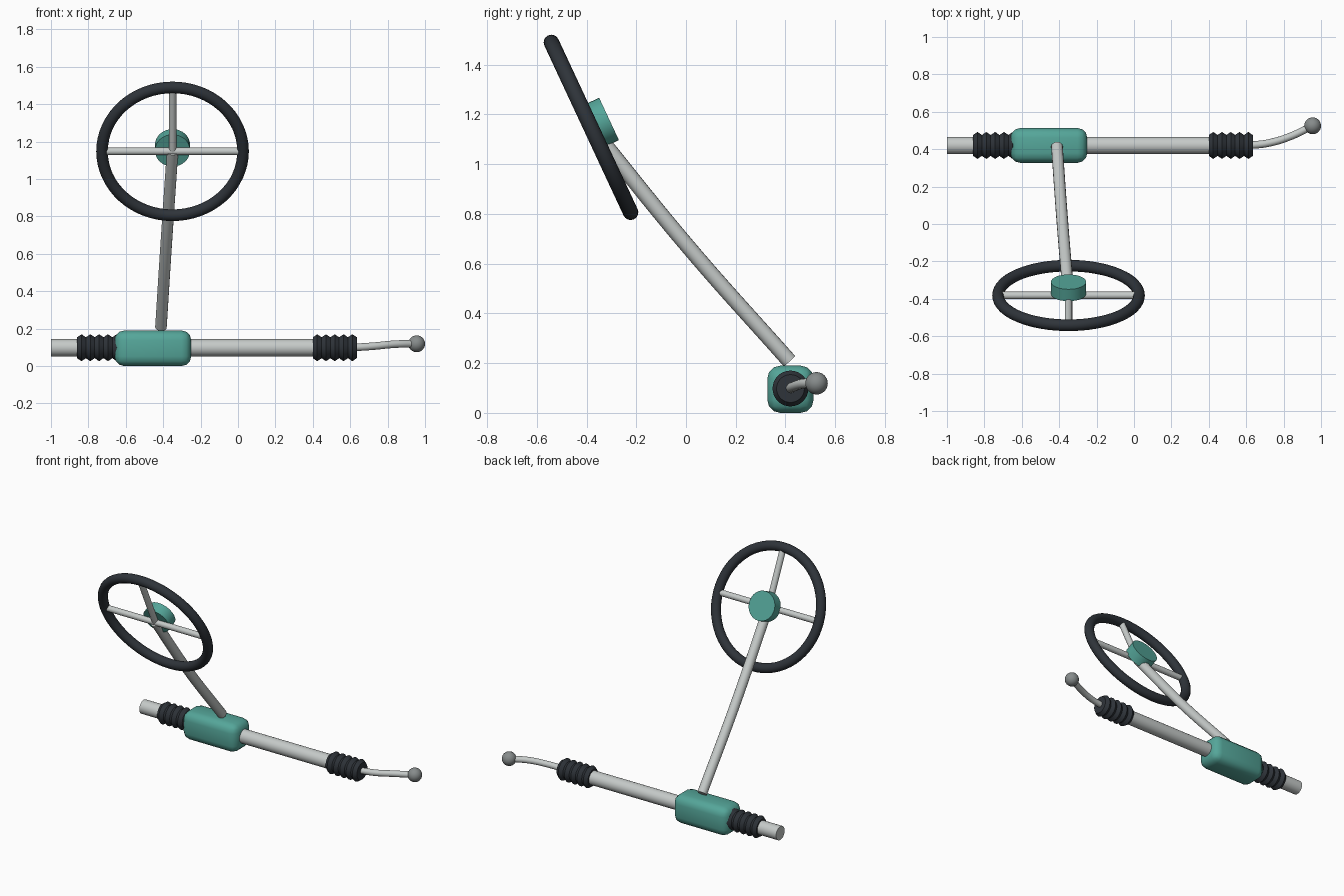
import bpy, math
from mathutils import Vector

if "Cube" in bpy.data.objects:
    bpy.data.objects.remove(bpy.data.objects["Cube"])


def material(name, rgb):
    m = bpy.data.materials.new(name)
    m.diffuse_color = (*rgb, 1)
    m.use_nodes = True
    m.node_tree.nodes["Principled BSDF"].inputs["Base Color"].default_value = m.diffuse_color
    return m


TEAL = material("teal", (0.09, 0.38, 0.32))
RUBBER = material("dark rubber", (0.028, 0.034, 0.042))
STEEL = material("light steel", (0.56, 0.59, 0.58))
GREY = material("mid grey", (0.24, 0.26, 0.26))

RACK_Y, RACK_Z = 0.42, 0.098
WHEEL = Vector((-0.35, -0.382, 1.148))
TILT = math.radians(25)
AXIS = Vector((0, math.cos(TILT), math.sin(TILT)))   # wheel axis, pointing away from the driver
UP = Vector((0, -math.sin(TILT), math.cos(TILT)))    # upward direction in the wheel plane


def finish(name, mat, angle=35):
    ob = bpy.context.object
    ob.name = name
    ob.data.materials.append(mat)
    bpy.ops.object.shade_smooth_by_angle(angle=math.radians(angle))
    return ob


def rod(name, a, b, radius, mat):
    a, b = Vector(a), Vector(b)
    bpy.ops.mesh.primitive_cylinder_add(
        vertices=32, radius=radius, depth=(b - a).length, location=(a + b) / 2,
        rotation=(b - a).to_track_quat('Z', 'Y').to_euler())
    return finish(name, mat)


def curved_rod(name, points, radius, mat):
    cu = bpy.data.curves.new(name, 'CURVE')
    cu.dimensions = '3D'
    cu.bevel_depth = radius
    cu.bevel_resolution = 6
    cu.use_fill_caps = True
    sp = cu.splines.new('BEZIER')
    sp.bezier_points.add(len(points) - 1)
    for bp, p in zip(sp.bezier_points, points):
        bp.co = p
        bp.handle_left_type = bp.handle_right_type = 'AUTO'
    ob = bpy.data.objects.new(name, cu)
    bpy.context.collection.objects.link(ob)
    bpy.ops.object.select_all(action='DESELECT')
    ob.select_set(True)
    bpy.context.view_layer.objects.active = ob
    bpy.ops.object.convert(target='MESH')
    return finish(name, mat)


def bellows(name, x0, x1, folds=5, sides=32):
    # zigzag profile turned around the rack axis
    rings = 2 * folds + 1
    verts, faces = [], []
    for i in range(rings):
        r = 0.056 if i % 2 == 0 else 0.072
        x = x0 + (x1 - x0) * i / (rings - 1)
        for j in range(sides):
            t = 2 * math.pi * j / sides
            verts.append((x, RACK_Y + r * math.cos(t), RACK_Z + r * math.sin(t)))
    for i in range(rings - 1):
        for j in range(sides):
            k = (j + 1) % sides
            faces.append((i * sides + j, i * sides + k, (i + 1) * sides + k, (i + 1) * sides + j))
    faces.append(tuple(reversed(range(sides))))
    faces.append(tuple(range((rings - 1) * sides, rings * sides)))
    me = bpy.data.meshes.new(name)
    me.from_pydata(verts, [], faces)
    ob = bpy.data.objects.new(name, me)
    bpy.context.collection.objects.link(ob)
    bpy.ops.object.select_all(action='DESELECT')
    ob.select_set(True)
    bpy.context.view_layer.objects.active = ob
    bpy.ops.object.mode_set(mode='EDIT')
    bpy.ops.mesh.select_all(action='SELECT')
    bpy.ops.mesh.normals_make_consistent(inside=False)
    bpy.ops.object.mode_set(mode='OBJECT')
    finish(name, RUBBER, 30)


# Steering rack: tube, gear housing and rubber bellows
rod("rack_tube", (-1, RACK_Y, RACK_Z), (0.45, RACK_Y, RACK_Z), 0.046, STEEL)
bellows("left_bellows", -0.86, -0.625)
bellows("right_bellows", 0.40, 0.635)

bpy.ops.mesh.primitive_cube_add(size=1, location=(-0.455, RACK_Y, 0.095))
housing = bpy.context.object
housing.scale = (0.41, 0.186, 0.19)
bpy.ops.object.transform_apply(location=False, rotation=False, scale=True)
bevel = housing.modifiers.new("rounded edges", 'BEVEL')
bevel.width = 0.052
bevel.segments = 3
bpy.ops.object.modifier_apply(modifier=bevel.name)
finish("gear_housing", TEAL, 40)

# Tie rod and ball joint
curved_rod("tie_rod", [(0.60, 0.419, 0.098), (0.72, 0.433, 0.106),
                       (0.84, 0.470, 0.117), (0.95, 0.523, 0.119)], 0.02, STEEL)
bpy.ops.mesh.primitive_uv_sphere_add(segments=32, ring_count=16, radius=0.045,
                                     location=(0.955, 0.525, 0.119))
finish("ball_joint", GREY)

# Steering column, bowed slightly
curved_rod("steering_column", [(-0.412, 0.416, 0.208), (-0.383, 0.012, 0.664), WHEEL], 0.031, STEEL)

# Steering wheel: rim, hub and three spokes
bpy.ops.mesh.primitive_torus_add(
    major_segments=64, minor_segments=16, major_radius=0.377, minor_radius=0.031,
    location=WHEEL, rotation=AXIS.to_track_quat('Z', 'Y').to_euler())
finish("wheel_rim", RUBBER, 60)
rod("wheel_hub", WHEEL + AXIS * 0.01, WHEEL + AXIS * 0.08, 0.094, TEAL)
side = Vector((0.377, 0, 0))
rod("side_spokes", WHEEL - side, WHEEL + side, 0.02, STEEL)
rod("upper_spoke", WHEEL, WHEEL + UP * 0.377, 0.02, STEEL)
